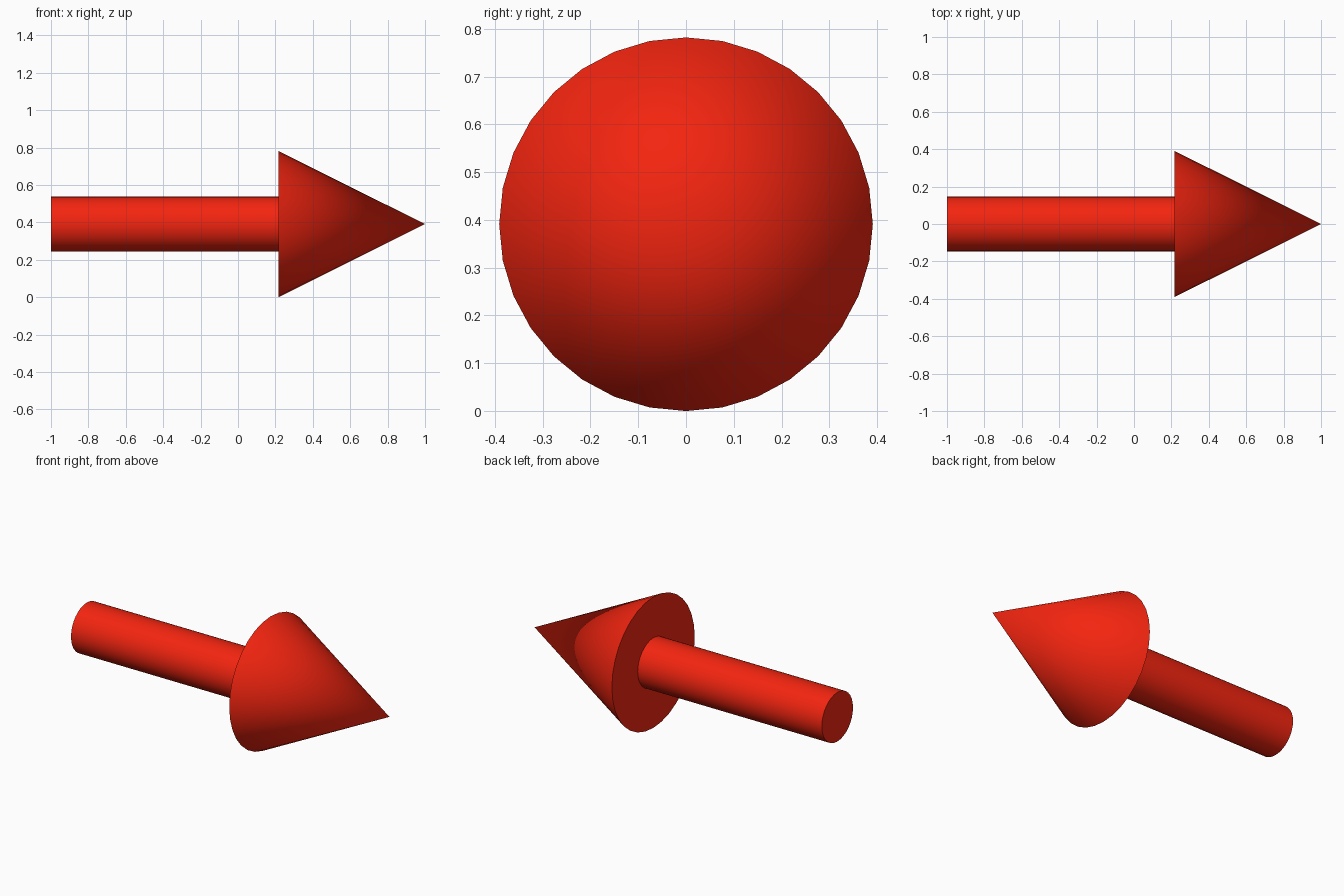
import bpy
import math

if "Cube" in bpy.data.objects:
    bpy.data.objects.remove(bpy.data.objects["Cube"])

RADIUS = 0.391   # arrowhead radius, also the height of the axis
SIDES = 32

red = bpy.data.materials.new("red")
red.diffuse_color = (0.9, 0.018, 0.005, 1)
red.use_nodes = True
red.node_tree.nodes["Principled BSDF"].inputs["Base Color"].default_value = red.diffuse_color


def cone_along_x(name, x0, x1, r0, r1):
    """Capped cone or cylinder lying along x, from x0 to x1."""
    bpy.ops.mesh.primitive_cone_add(
        vertices=SIDES, radius1=r0, radius2=r1, depth=x1 - x0,
        location=((x0 + x1) / 2, 0, RADIUS), rotation=(0, math.pi / 2, 0))
    obj = bpy.context.object
    obj.name = name
    obj.data.materials.append(red)
    # Round sides, crisp caps
    bpy.ops.object.shade_smooth_by_angle(angle=math.radians(40))
    return obj


# Shaft, its end just touching inside the head
cone_along_x("arrow_shaft", -1.0, 0.22, 0.147, 0.147)
# Pointed head
cone_along_x("arrow_head", 0.216, 1.0, RADIUS, 0)
